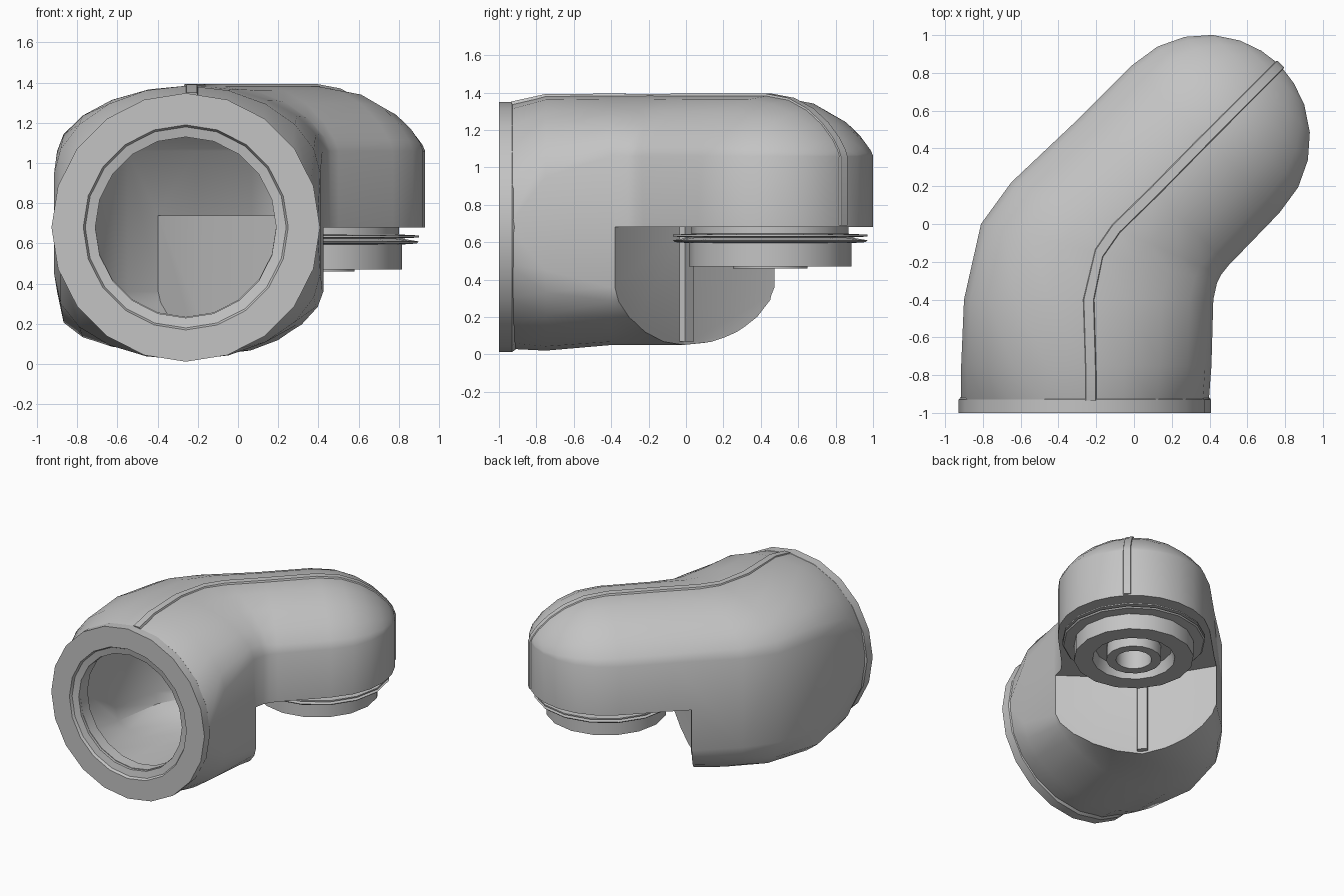
import bpy, bmesh, math
from mathutils import Vector

cube = bpy.data.objects.get("Cube")
if cube:
    bpy.data.objects.remove(cube, do_unlink=True)

grey = bpy.data.materials.new("plain_grey")
grey.use_nodes = True
grey.diffuse_color = (0.55, 0.55, 0.55, 1)
grey.node_tree.nodes["Principled BSDF"].inputs["Base Color"].default_value = (0.55, 0.55, 0.55, 1)


def finish(name, bm):
    bmesh.ops.recalc_face_normals(bm, faces=bm.faces)
    mesh = bpy.data.meshes.new(name)
    bm.to_mesh(mesh)
    bm.free()
    mesh.materials.append(grey)
    ob = bpy.data.objects.new(name, mesh)
    bpy.context.collection.objects.link(ob)
    return ob


def activate(ob):
    bpy.ops.object.select_all(action='DESELECT')
    ob.select_set(True)
    bpy.context.view_layer.objects.active = ob


def smooth(ob, angle=32):
    activate(ob)
    bpy.ops.object.shade_smooth_by_angle(angle=math.radians(angle))


def subtract(ob, cutter):
    mod = ob.modifiers.new("cut", 'BOOLEAN')
    mod.operation = 'DIFFERENCE'
    mod.solver = 'EXACT'
    mod.object = cutter
    activate(ob)
    bpy.ops.object.modifier_apply(modifier=mod.name)
    bpy.data.objects.remove(cutter, do_unlink=True)


def loft(name, rings):
    bm = bmesh.new()
    rows = [[bm.verts.new(p) for p in ring] for ring in rings]
    n = len(rows[0])
    for a, b in zip(rows, rows[1:]):
        for i in range(n):
            j = (i + 1) % n
            bm.faces.new((a[i], a[j], b[j], b[i]))
    bm.faces.new(rows[0])
    bm.faces.new(rows[-1])
    return finish(name, bm)


def prism(name, outline, z0, z1):
    return loft(name, [[(x, y, z) for x, y in outline] for z in (z0, z1)])


STEPS = 10


def section(left, right, levels, powers=(0.5, 0.5, 0.5), along=0, radius=None):
    """Cross-section with vertical walls, a domed top and a rounded bottom.
    levels: top wall, top, low wall, low; powers: top, low left, low right."""
    left, right = Vector(left), Vector(right)
    mid, half = (left + right) / 2, (right - left) / 2
    w = half.length
    radius = radius or w
    top_wall, top, low_wall, low = levels
    ring = []
    for lower in (False, True):
        rim, peak = (low_wall, low) if lower else (top_wall, top)
        for i in range(STEPS + 1):
            c = math.cos(math.pi * (lower + i / STEPS))
            e = powers[0] if not lower else powers[1] if c < 0 else powers[2]
            q = (along ** 2 + (c * w) ** 2) / radius ** 2
            p = mid + half * c
            ring.append((p.x, p.y, rim + (peak - rim) * max(0, 1 - q) ** e))
    return ring


END = Vector((0.38, 0.45))
AHEAD = Vector((1, 1)).normalized()
SIDE = Vector((-1, 1)).normalized()
CAP = (0, 0.3, 0.55, 0.75, 0.9, 0.975, 0.999)
ARM_POWER = 0.75

# left point, right point of the bend in plan, and roundness
BEND = [((-0.9, -0.4), (0.42, -0.4), (0.58, 0.3, 0.6)),
        ((-0.81, 0.0), (0.44, -0.31), (0.6, 0.38, 0.6)),
        ((-0.65, 0.22), (0.46, -0.27), (0.67, 0.5, 0.6)),
        ((-0.285, 0.565), (0.5, -0.22), (ARM_POWER, 0.7, 0.6))]


def elbow_rings(t):
    """Bend, arm and rounded end, pulled inward by a wall thickness t."""
    rings = []
    levels = (1.06, 1.385 - t, 0.36, 0.05 + t)
    for left, right, powers in BEND:
        l, r = Vector(left), Vector(right)
        inward = (r - l).normalized() * t
        rings.append(section(l + inward, r - inward, levels, powers))
    rad = 0.552 - t
    for f in CAP:
        d = f * rad
        c, w = END + AHEAD * d, math.sqrt(rad * rad - d * d)
        rings.append(section(c + SIDE * w, c - SIDE * w, levels, (ARM_POWER, 0.7, 0.6), d, rad))
    return rings


def mouth(y, r, cz=0.685):
    return section((-0.26 - r, y), (-0.26 + r, y), (cz, cz + r, cz, cz - r))


RIDGE = Vector((-0.09, -0.01))


def cut_wedge(shift, top):
    plan = [(-1.06, 1.6), RIDGE, (1.45, -1.12), (3, 3)]
    return prism("wedge_cutter", [(x - shift, y - shift) for x, y in plan], -1, top)


# Outer shell of the elbow, with the space under the arm cut away
body = loft("elbow_body", [
    mouth(-0.95, 0.655),
    section((-0.915, -0.75), (0.41, -0.75), (0.95, 1.385, 0.45, 0.02), (0.55, 0.45, 0.55)),
] + elbow_rings(0))
subtract(body, cut_wedge(0, 0.68))

# Hollow inside
cavity = loft("cavity", [
    mouth(-1.1, 0.45), mouth(-0.86, 0.45), mouth(-0.84, 0.53),
] + elbow_rings(0.11))
subtract(cavity, cut_wedge(0.07, 0.74))
subtract(body, cavity)


def circle(r, n):
    return [(END.x + r * math.cos(math.tau * i / n), END.y + r * math.sin(math.tau * i / n))
            for i in range(n)]


subtract(body, prism("outlet_cutter", circle(0.13, 8), 0.5, 0.9))
smooth(body)


def lathe(name, profile, n, place):
    """Closed profile of (radius, height) turned round an axis."""
    bm = bmesh.new()
    rows = [[bm.verts.new(place(r, math.tau * i / n, h)) for i in range(n)] for r, h in profile]
    for a, b in zip(rows, rows[1:] + rows[:1]):
        for i in range(n):
            j = (i + 1) % n
            bm.faces.new((a[i], a[j], b[j], b[i]))
    ob = finish(name, bm)
    smooth(ob)
    return ob


# Front collar with a shallow stepped mouth
lathe("front_collar", [(0.668, -1), (0.668, -0.93), (0.645, -0.9), (0.45, -0.9),
                       (0.45, -0.97), (0.5, -0.98), (0.51, -1)], 20,
      lambda r, a, h: (-0.26 + r * math.cos(a), h, 0.68 + r * math.sin(a)))

# Outlet neck under the arm, with thin thread rings and a small inner tube
lathe("outlet_neck", [(0.42, 0.69), (0.42, 0.645), (0.52, 0.64), (0.52, 0.63), (0.43, 0.625),
                      (0.52, 0.61), (0.51, 0.6), (0.435, 0.595), (0.435, 0.47), (0.3, 0.47),
                      (0.28, 0.56), (0.2, 0.56), (0.2, 0.46), (0.13, 0.46), (0.13, 0.69)], 16,
      lambda r, a, h: (END.x + r * math.cos(a), END.y + r * math.sin(a), h))

# Upright rib in the fold of the cut-away wall
fold = [RIDGE + AHEAD * a + SIDE * s
        for a, s in ((-0.03, 0.05), (0.04, 0.035), (0.04, -0.035), (-0.03, -0.05))]
prism("wall_rib", fold, 0.07, 0.69)

# Raised seam along the top and down the rounded end
path = [(-0.23, -0.93, 1.33), (-0.23, -0.75, 1.37)]
for left, right, _ in BEND:
    m = (Vector(left) + Vector(right)) / 2
    path.append((m.x, m.y, 1.372))
for f in CAP:
    p = END + AHEAD * (f * 0.552 - 0.012)
    path.append((p.x, p.y, 1.05 + 0.322 * (1 - f * f) ** ARM_POWER))
path.append((path[-1][0], path[-1][1], 0.69))
rings = []
for i, p in enumerate(path):
    before, after = Vector(path[max(i - 1, 0)]), Vector(path[min(i + 1, len(path) - 1)])
    run = (after - before).normalized()
    flat = Vector((0, 1, 0)) if i < 3 else Vector((1, 1, 0)).normalized()
    across = flat.cross(Vector((0, 0, 1)))
    out = across.cross(run)
    rings.append([Vector(p) + across * s * w + out * h
                  for s, w, h in ((-1, 0.04, -0.02), (1, 0.04, -0.02), (1, 0.025, 0.022), (-1, 0.025, 0.022))])
smooth(loft("top_seam", rings))
